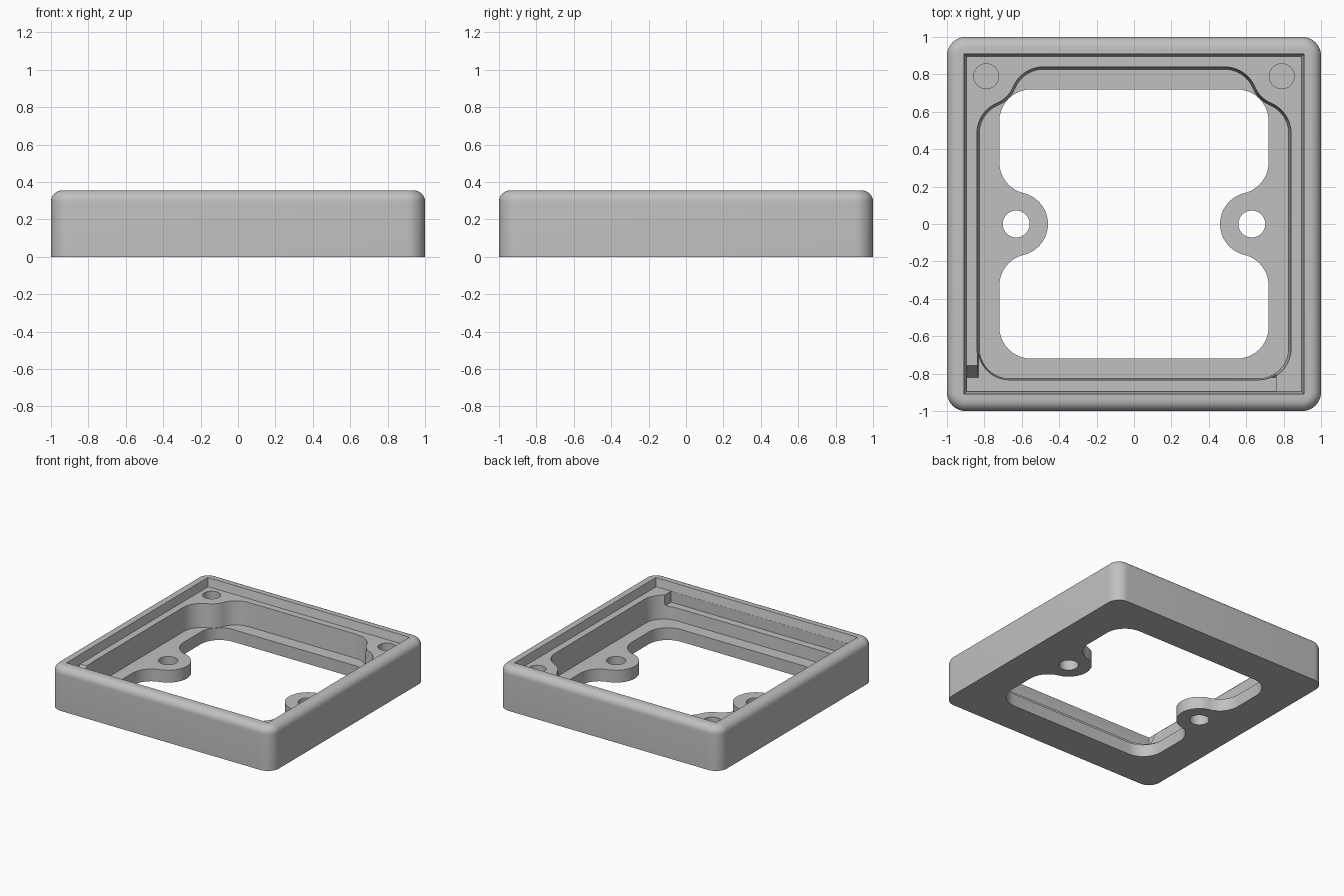
import bpy
import bmesh
from math import radians, degrees, cos, sin, atan2, hypot

old = bpy.data.objects.get("Cube")
if old:
    bpy.data.objects.remove(old, do_unlink=True)

grey = bpy.data.materials.new("plain_grey")
grey.use_nodes = True
colour = (0.53, 0.53, 0.53, 1)
grey.diffuse_color = colour
grey.node_tree.nodes["Principled BSDF"].inputs["Base Color"].default_value = colour

HEIGHT, LEDGE, SHELF, FLOOR = 0.355, 0.29, 0.2, 0.1


def arc(cx, cy, r, start, end, steps=10):
    angles = [radians(start + (end - start) * i / steps) for i in range(steps + 1)]
    return [(cx + r * cos(a), cy + r * sin(a)) for a in angles]


def mirrored(half):
    """Complete a right-hand outline with its left-hand mirror."""
    return half + [(-x, y) for x, y in reversed(half)]


def rect(x0, x1, y0, y1):
    return [(x0, y0), (x1, y0), (x1, y1), (x0, y1)]


def rounded_square(half, r):
    c = half - r
    return mirrored(arc(c, -c, r, -90, 0) + arc(c, c, r, 0, 90))


def loft(name, rings):
    """Closed solid through (outline, z) rings."""
    bm = bmesh.new()
    loops = [[bm.verts.new((x, y, z)) for x, y in pts] for pts, z in rings]
    bm.faces.new(loops[0][::-1])
    bm.faces.new(loops[-1])
    n = len(loops[0])
    for low, high in zip(loops, loops[1:]):
        for i in range(n):
            j = (i + 1) % n
            bm.faces.new((low[i], low[j], high[j], high[i]))
    bmesh.ops.recalc_face_normals(bm, faces=bm.faces)
    mesh = bpy.data.meshes.new(name)
    bm.to_mesh(mesh)
    bm.free()
    mesh.materials.append(grey)
    obj = bpy.data.objects.new(name, mesh)
    bpy.context.collection.objects.link(obj)
    return obj


def cavity_outline(inset):
    """Pocket with round corners that swerve round the two back bosses."""
    r, c, k, boss = 0.175 - inset, 0.665, 0.485, 0.795
    turn = degrees(atan2(boss - k, boss - c))
    boss_r = hypot(boss - k, boss - c) - r
    return mirrored(
        arc(c, -c, r, -90, 0) + arc(c, k, r, 0, turn)
        + arc(boss, boss, boss_r, 180 + turn, 270 - turn)
        + arc(k, c, r, 90 - turn, 90))


def opening_outline():
    """Floor opening with a round screw tab on each side."""
    r, c, k, tab = 0.17, 0.55, 0.33, 0.63
    turn = degrees(atan2(k, tab - c))
    return mirrored(
        arc(c, -c, r, -90, 0) + arc(c, -k, r, 0, turn)
        + arc(tab, 0, r, 180 + turn, 180 - turn, 24)
        + arc(c, k, r, -turn, 0) + arc(c, c, r, 0, 90))


# Outer frame with a rounded top rim
rim = 0.06
rings = [(rounded_square(1, 0.1), 0)]
for i in range(9):
    a = radians(90 * i / 8)
    inset = rim * (1 - cos(a))
    rings.append((rounded_square(1 - inset, 0.1 - inset), HEIGHT - rim + rim * sin(a)))
frame = loft("frame", rings)

# Recess, pocket, front shelf and floor opening
above = LEDGE + 0.02
cutters = [
    loft("rim_recess", [(rect(-s, s, -s, s), z) for s, z in ((0.895, LEDGE), (0.925, 0.42))]),
    loft("pocket", [(cavity_outline(0.013), FLOOR), (cavity_outline(0), LEDGE),
                    (cavity_outline(0), above)]),
    loft("front_shelf", [(rect(-0.894, 0.76, -0.894, -0.82), SHELF),
                         (rect(-0.894, 0.76, -0.894, -0.741), above)]),
    loft("shelf_corner", [(rect(-0.832, 0.5, -0.85, -0.6), SHELF),
                          (rect(-0.838, 0.5, -0.85, -0.6), above)]),
    loft("floor_opening", [(opening_outline(), -0.05), (opening_outline(), FLOOR + 0.03)]),
]

# Screw holes through the tabs and blind holes in the bosses
for side in (-1, 1):
    for name, x, y, r, z0, z1 in (("tab_hole", 0.63, 0, 0.072, -0.05, 0.15),
                                  ("boss_hole", 0.79, 0.79, 0.067, FLOOR, above)):
        circle = arc(side * x, y, r, 0, 360, 32)[:-1]
        cutters.append(loft(name, [(circle, z0), (circle, z1)]))

bpy.ops.object.select_all(action='DESELECT')
frame.select_set(True)
bpy.context.view_layer.objects.active = frame
for cutter in cutters:
    cutter.hide_render = True
    mod = frame.modifiers.new(cutter.name, 'BOOLEAN')
    mod.operation = 'DIFFERENCE'
    mod.solver = 'EXACT'
    mod.object = cutter
    bpy.ops.object.modifier_apply(modifier=mod.name)
    bpy.data.objects.remove(cutter, do_unlink=True)

bpy.ops.object.shade_smooth_by_angle(angle=radians(30))
